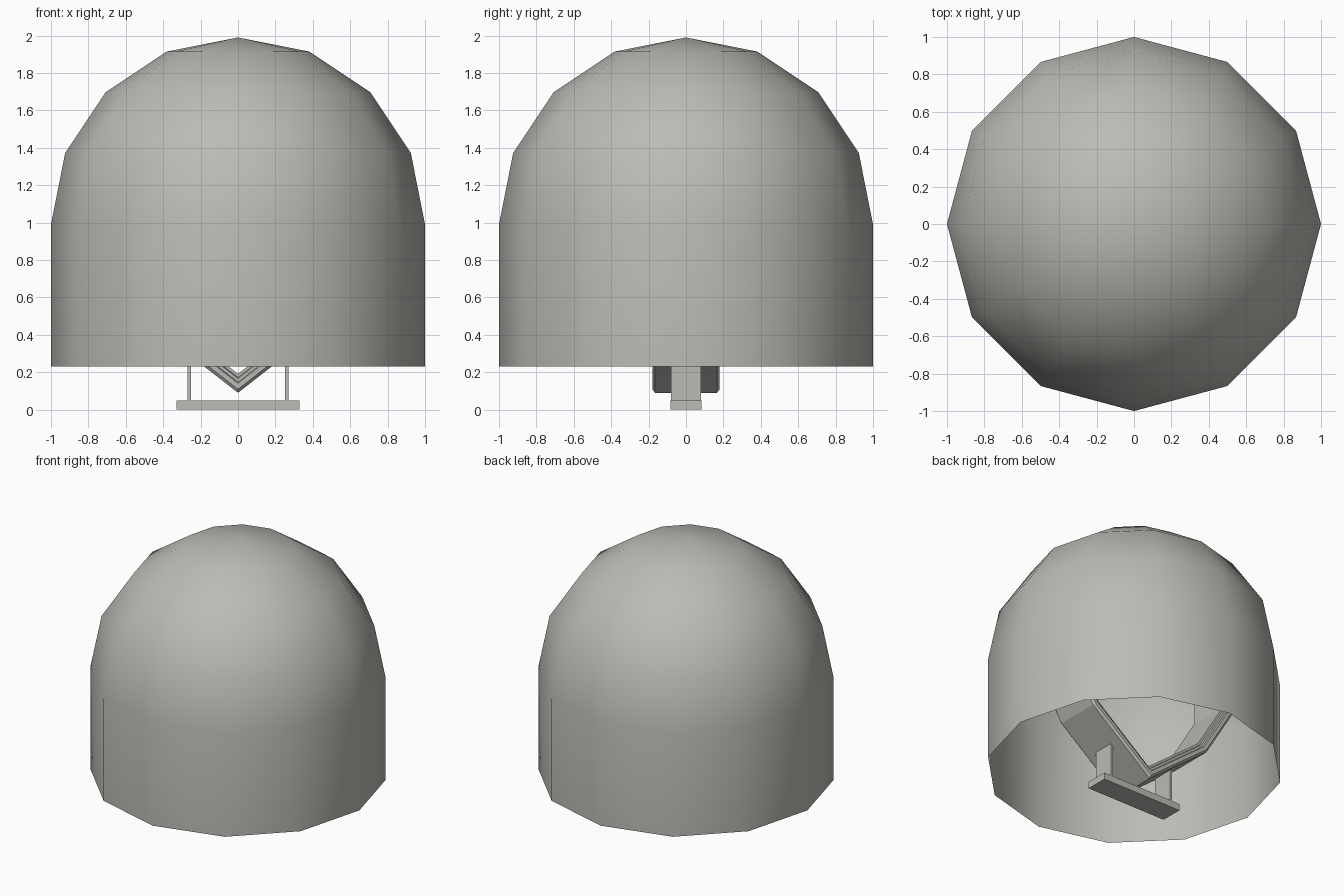
import bpy, bmesh, math
from mathutils import Vector

if "Cube" in bpy.data.objects:
    bpy.data.objects.remove(bpy.data.objects["Cube"])

stone = bpy.data.materials.new("warm_grey")
stone.diffuse_color = (0.50, 0.50, 0.465, 1)
stone.use_nodes = True
stone.node_tree.nodes["Principled BSDF"].inputs["Base Color"].default_value = stone.diffuse_color


def finish(name, bm, smooth=None):
    bmesh.ops.remove_doubles(bm, verts=bm.verts, dist=1e-5)
    mesh = bpy.data.meshes.new(name)
    bm.to_mesh(mesh)
    bm.free()
    mesh.materials.append(stone)
    ob = bpy.data.objects.new(name, mesh)
    bpy.context.collection.objects.link(ob)
    if smooth:
        bpy.ops.object.select_all(action='DESELECT')
        ob.select_set(True)
        bpy.context.view_layer.objects.active = ob
        bpy.ops.object.shade_smooth_by_angle(angle=math.radians(smooth))
    return ob


def box(name, centre, size):
    bm = bmesh.new()
    bmesh.ops.create_cube(bm, size=1)
    for v in bm.verts:
        v.co = Vector(c + a * s for c, a, s in zip(centre, v.co, size))
    return finish(name, bm)


# Bell-shaped cover: twelve-sided open sheet with a hemispherical top
SIDES = 12
rings = [(1.0, 0.23)] + [(math.cos(math.radians(a)), 0.99 + math.sin(math.radians(a)))
                         for a in (0, 22.5, 45, 67.5)]
bm = bmesh.new()
loops = [[bm.verts.new((r * math.cos(2 * math.pi * i / SIDES),
                        r * math.sin(2 * math.pi * i / SIDES), z))
          for i in range(SIDES)] for r, z in rings]
apex = bm.verts.new((0, 0, 1.99))
for i in range(SIDES):
    j = (i + 1) % SIDES
    for a, b in zip(loops, loops[1:]):
        bm.faces.new((a[i], a[j], b[j], b[i]))
    bm.faces.new((loops[-1][i], loops[-1][j], apex))
finish("dome_cover", bm, 40)

# Pointed heart-shaped frame: stepped cross-section swept round the outline
half = [(0, 0.09), (0.50, 0.48), (0.74, 0.88), (0.74, 1.20),
        (0.56, 1.42), (0.24, 1.42), (0, 1.22)]
outline = [Vector(p) for p in half] + [Vector((-x, z)) for x, z in half[-2:0:-1]]


def inset(points, d):
    result = []
    n = len(points)
    for k in range(n):
        e1 = (points[k] - points[k - 1]).normalized()
        e2 = (points[(k + 1) % n] - points[k]).normalized()
        n1, n2 = Vector((-e1.y, e1.x)), Vector((-e2.y, e2.x))
        result.append(points[k] + (n1 + n2) * d / (1 + n1.dot(n2)))
    return result


front = [(0, -0.165), (0.015, -0.18), (0.04, -0.18), (0.045, -0.165),
         (0.06, -0.165), (0.065, -0.15), (0.08, -0.15)]
section = front + [(d, -y) for d, y in reversed(front)]
bm = bmesh.new()
loops = [[bm.verts.new((p.x, y, p.y)) for p in inset(outline, d)] for d, y in section]
for s in range(len(section)):
    a, b = loops[s], loops[(s + 1) % len(section)]
    for i in range(len(outline)):
        j = (i + 1) % len(outline)
        bm.faces.new((a[i], a[j], b[j], b[i]))
bmesh.ops.recalc_face_normals(bm, faces=bm.faces)
finish("heart_frame", bm)

# Stand: foot plate with two thin uprights
box("stand_foot", (0, 0, 0.025), (0.66, 0.165, 0.05))
for side, label in ((-1, "left"), (1, "right")):
    box("stand_upright_" + label, (side * 0.26, 0, 0.185), (0.018, 0.16, 0.29))
